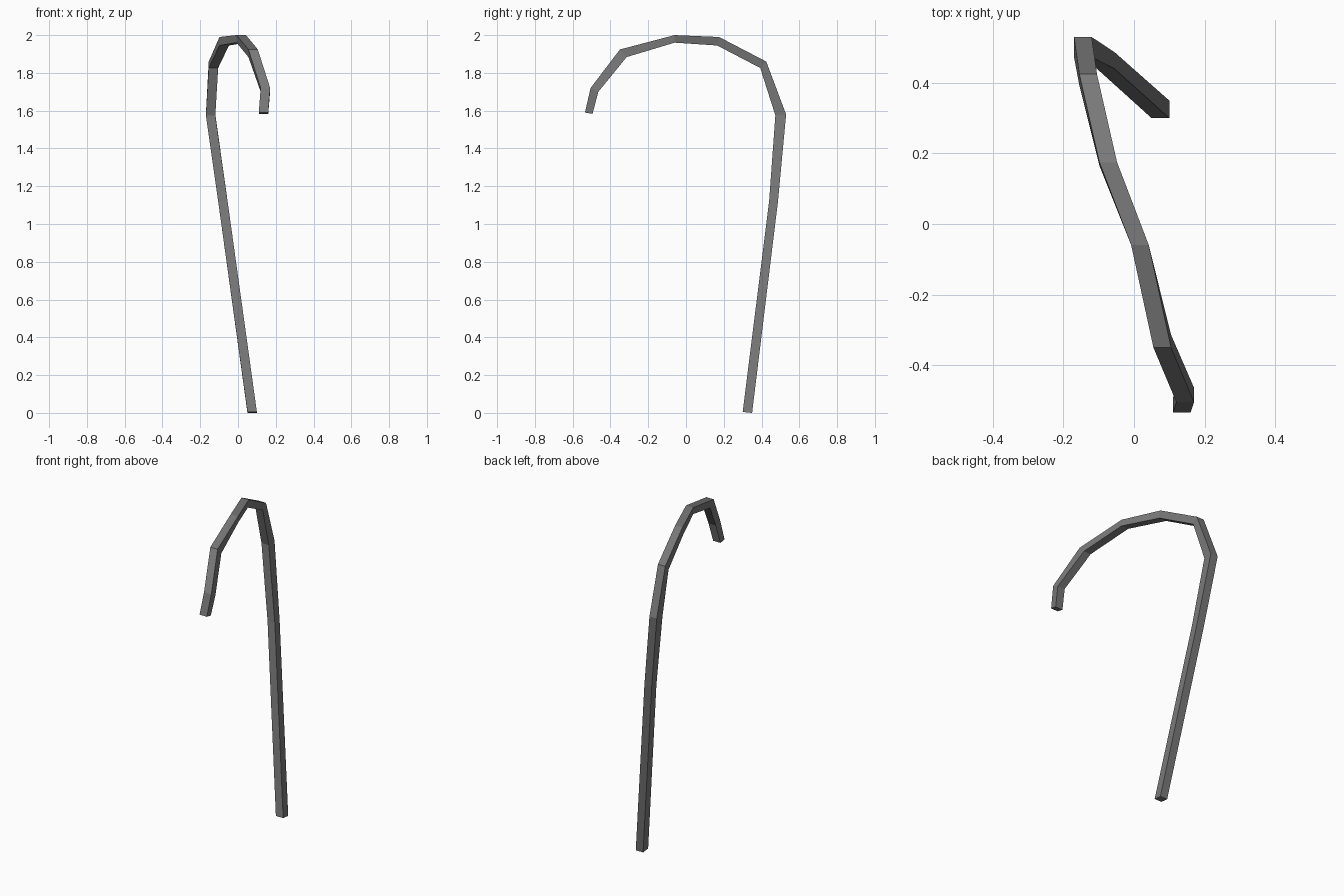
import bpy, bmesh

if "Cube" in bpy.data.objects:
    bpy.data.objects.remove(bpy.data.objects["Cube"])

# Square bar sections: x centre, outer edge (y, z), inner edge (y, z)
sections = [
    (0.075, (0.35, 0.0), (0.30, 0.005)),
    (-0.08, (0.487, 1.12), (0.44, 1.12)),
    (-0.145, (0.53, 1.58), (0.473, 1.575)),
    (-0.13, (0.425, 1.86), (0.393, 1.826)),
    (-0.073, (0.175, 1.99), (0.165, 1.945)),
    (0.017, (-0.06, 2.00), (-0.06, 1.96)),
    (0.08, (-0.35, 1.924), (-0.314, 1.884)),
    (0.145, (-0.505, 1.72), (-0.464, 1.70)),
    (0.135, (-0.535, 1.59), (-0.495, 1.583)),
]
half = 0.025

# Hooked cane: skin the bar through its sections and cap both ends
bm = bmesh.new()
rings = []
for x, (oy, oz), (iy, iz) in sections:
    corners = [(-half, oy, oz), (half, oy, oz), (half, iy, iz), (-half, iy, iz)]
    rings.append([bm.verts.new((x + dx, y, z)) for dx, y, z in corners])
for a, b in zip(rings, rings[1:]):
    for i in range(4):
        j = (i + 1) % 4
        bm.faces.new((a[i], a[j], b[j], b[i]))
bm.faces.new(rings[0])
bm.faces.new(rings[-1])
bmesh.ops.recalc_face_normals(bm, faces=bm.faces)

mesh = bpy.data.meshes.new("hooked_cane")
bm.to_mesh(mesh)
bm.free()
cane = bpy.data.objects.new("hooked_cane", mesh)
bpy.context.collection.objects.link(cane)

# Dark grey finish
dark = bpy.data.materials.new("dark_grey")
dark.diffuse_color = (0.19, 0.19, 0.19, 1)
dark.use_nodes = True
dark.node_tree.nodes["Principled BSDF"].inputs["Base Color"].default_value = dark.diffuse_color
mesh.materials.append(dark)
